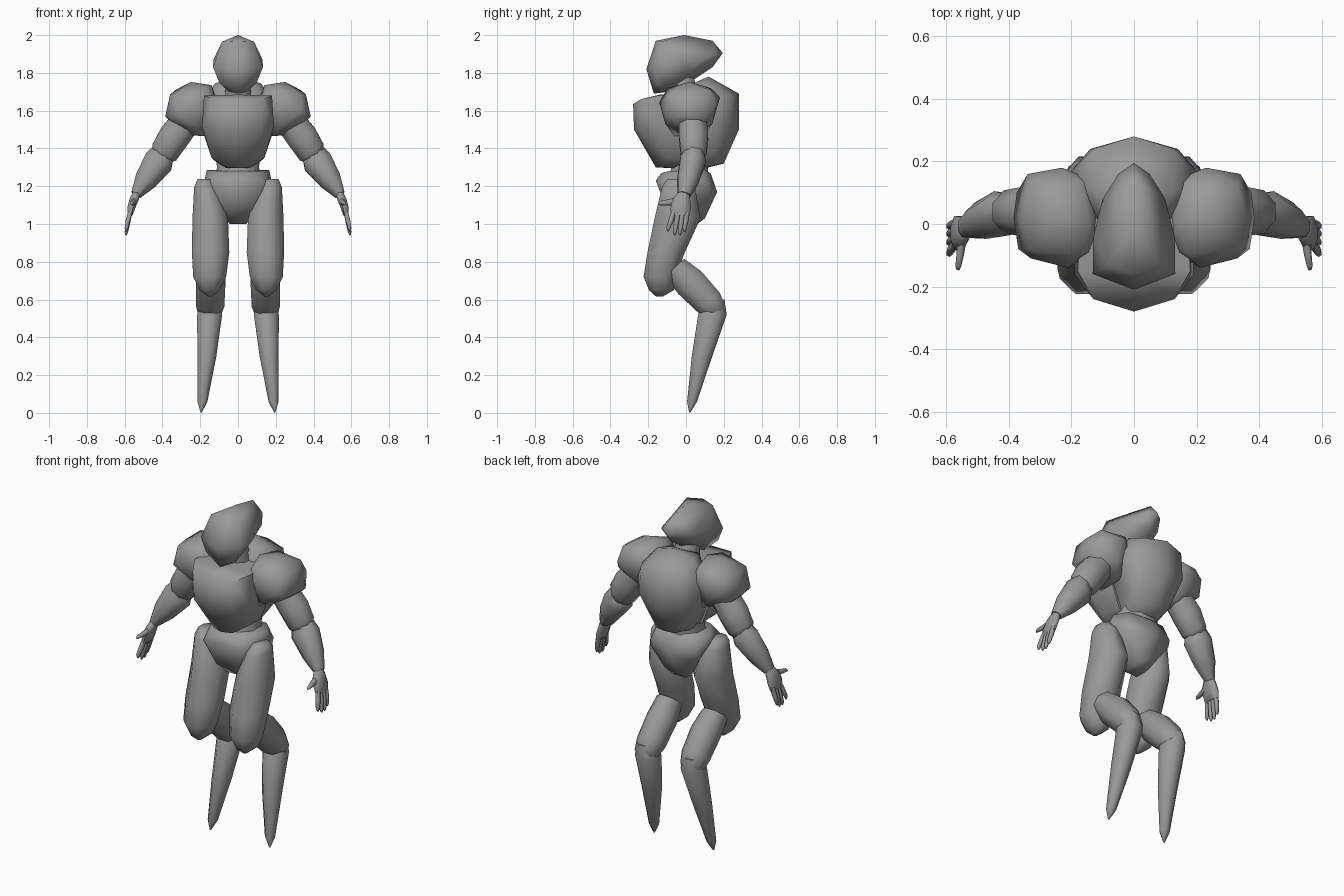
import bpy, bmesh, math
from mathutils import Vector

grey = bpy.data.materials.new("plain_grey")
grey.diffuse_color = (0.32, 0.32, 0.32, 1)


def finish(name, bm, mirrored):
    bmesh.ops.recalc_face_normals(bm, faces=bm.faces)
    me = bpy.data.meshes.new(name)
    bm.to_mesh(me)
    bm.free()
    me.materials.append(grey)
    ob = bpy.data.objects.new(name, me)
    bpy.context.collection.objects.link(ob)
    bpy.ops.object.select_all(action='DESELECT')
    ob.select_set(True)
    bpy.context.view_layer.objects.active = ob
    bpy.ops.object.shade_smooth_by_angle(angle=math.radians(70))
    if mirrored:
        m = ob.modifiers.new("Mirror", 'MIRROR')
        m.use_mirror_merge = False
    return ob


def hull(name, pts, symmetric=True):
    """Convex faceted block; symmetric blocks list only their +x half."""
    bm = bmesh.new()
    for x, y, z in pts:
        bm.verts.new((x, y, z))
        if symmetric and x > 0:
            bm.verts.new((-x, y, z))
    res = bmesh.ops.convex_hull(bm, input=bm.verts)
    junk = {g for g in res["geom_interior"] + res["geom_unused"]
            if isinstance(g, bmesh.types.BMVert)}
    bmesh.ops.delete(bm, geom=list(junk), context='VERTS')
    return finish(name, bm, not symmetric)


def tube(name, rings, sides=8, level=False, mirrored=True):
    """Loft of elliptical rings (x, y, z, ra, rb); level rings stay horizontal."""
    bm = bmesh.new()
    d = Vector((0, 0, -1)) if level else \
        (Vector(rings[-1][:3]) - Vector(rings[0][:3])).normalized()
    u = Vector((1, 0, 0))
    u = (u - d * u.dot(d)).normalized()
    v = d.cross(u)
    loops = []
    for x, y, z, ra, rb in rings:
        loops.append([bm.verts.new(Vector((x, y, z))
                      + u * ra * math.cos(2 * math.pi * (i + .5) / sides) * 1.05
                      + v * rb * math.sin(2 * math.pi * (i + .5) / sides) * 1.05)
                      for i in range(sides)])
    for a, b in zip(loops, loops[1:]):
        for i in range(sides):
            j = (i + 1) % sides
            bm.faces.new((a[i], a[j], b[j], b[i]))
    bm.faces.new(loops[0])
    bm.faces.new(loops[-1])
    return finish(name, bm, mirrored)


# Head and neck
hull("head", [(0, -.01, 2), (0, -.16, 1.97), (.085, -.13, 1.965),
              (0, -.21, 1.82), (.132, -.16, 1.83), (.13, -.04, 1.87),
              (.1, -.16, 1.75), (0, -.17, 1.69), (.05, -.1, 1.7),
              (0, .195, 1.905), (.05, .16, 1.9), (0, .14, 1.97), (.1, .08, 1.87),
              (0, .14, 1.83), (0, .05, 1.77), (.08, .01, 1.79)])
tube("neck", [(0, -.03, 1.8, .06, .06), (0, .02, 1.6, .08, .08)], mirrored=False)

# Torso: front plate, back plate, waist
hull("chest", [(.18, -.15, 1.68), (.17, .03, 1.68), (0, -.14, 1.685),
               (0, -.28, 1.635), (.13, -.24, 1.66), (.19, -.16, 1.52),
               (0, -.275, 1.5), (.12, -.24, 1.49), (.19, .03, 1.5),
               (.14, -.1, 1.35), (.13, .03, 1.34), (0, -.16, 1.3),
               (.06, -.14, 1.3), (.06, .03, 1.29)])
hull("back", [(0, .12, 1.78), (.12, .1, 1.745), (.09, -.0, 1.73), (0, .28, 1.69),
              (.13, .24, 1.68), (.19, .13, 1.66), (0, .28, 1.5), (.14, .24, 1.52),
              (.2, .17, 1.58), (.18, .02, 1.5), (.12, .15, 1.37), (0, .2, 1.32),
              (.06, .19, 1.32), (0, .04, 1.28), (.1, .03, 1.3)])
tube("waist", [(0, .03, 1.37, .12, .1), (0, .02, 1.3, .115, .1),
               (0, .01, 1.22, .13, .11)], level=True, mirrored=False)
hull("pelvis", [(.165, .02, 1.285), (.12, .1, 1.285), (0, .13, 1.27), (.1, -.09, 1.28),
                (0, -.13, 1.27), (0, -.16, 1.23), (.13, -.14, 1.21), (.18, .0, 1.22),
                (.15, .12, 1.2), (0, .165, 1.17), (.14, .12, 1.15), (.14, -.08, 1.15),
                (.07, -.1, 1.07), (.07, .1, 1.05), (0, .1, 1.03),
                (.045, -.03, 1.0), (.045, .06, 1.0)])

# Shoulder caps, tilted outward with the arms
hull("shoulder", [(.25, .02, 1.752), (.14, 0, 1.735), (.17, .13, 1.72),
                  (.17, -.1, 1.72), (.33, .12, 1.71), (.36, .02, 1.685),
                  (.34, -.08, 1.69), (.23, .18, 1.67), (.34, .16, 1.63),
                  (.385, .02, 1.57), (.37, -.08, 1.57), (.375, .1, 1.56),
                  (.21, -.14, 1.64), (.12, -.08, 1.64), (.11, .05, 1.65),
                  (.33, -.11, 1.6), (.13, .14, 1.62), (.24, .14, 1.53),
                  (.24, -.11, 1.53), (.345, .04, 1.53), (.18, .09, 1.465),
                  (.18, -.06, 1.465), (.25, .01, 1.47)], symmetric=False)

# Arms
tube("upper_arm", [(.27, .035, 1.55, .08, .075), (.34, .04, 1.46, .085, .08),
                   (.39, .04, 1.38, .078, .07), (.415, .04, 1.34, .045, .045)])
tube("forearm", [(.39, .045, 1.385, .06, .05), (.42, .035, 1.33, .08, .07),
                 (.49, .01, 1.23, .06, .058), (.54, -.01, 1.155, .028, .035)])

# Hands: palm, four fingers, thumb
tube("palm", [(.535, -.01, 1.175, .02, .028), (.55, -.025, 1.13, .026, .048),
              (.565, -.028, 1.085, .022, .056), (.572, -.03, 1.045, .014, .05)],
     level=True)
for i, (y0, y1, z1) in enumerate([(-.065, -.095, .965), (-.042, -.06, .945),
                                  (-.018, -.033, .945), (.006, -.008, .963)]):
    z0, zm = 1.065, (1.065 + z1) / 2
    tube(f"finger_{i + 1}", [(.57, y0, z0, .013, .013),
                             (.583, (y0 + y1) / 2, zm, .013, .013),
                             (.591, y1, z1 + .012, .01, .01),
                             (.593, y1, z1 - .004, .004, .004)], sides=6)
tube("thumb", [(.55, -.05, 1.12, .016, .02), (.556, -.1, 1.113, .013, .015),
               (.562, -.135, 1.11, .01, .011), (.563, -.147, 1.105, .005, .005)],
     sides=6)

# Legs: thigh, backward-slanting middle link, pointed shin
tube("thigh", [(.18, -.045, 1.238, .035, .055), (.17, -.04, 1.195, .064, .09),
               (.147, -.045, 1.03, .097, .125), (.145, -.105, .85, .102, .102),
               (.15, -.14, .72, .09, .087), (.15, -.13, .65, .055, .068),
               (.15, -.14, .617, .012, .02)], level=True)
tube("hind_leg", [(.15, -.06, .77, .07, .07), (.145, .02, .69, .08, .088),
                  (.147, .12, .585, .077, .08), (.15, .165, .535, .062, .06),
                  (.15, .178, .517, .035, .035)])
tube("shin", [(.155, .16, .6, .04, .045), (.15, .14, .52, .068, .078),
              (.165, .085, .3, .052, .056), (.188, .032, .06, .027, .027),
              (.195, .02, .003, .004, .004)], level=True)
